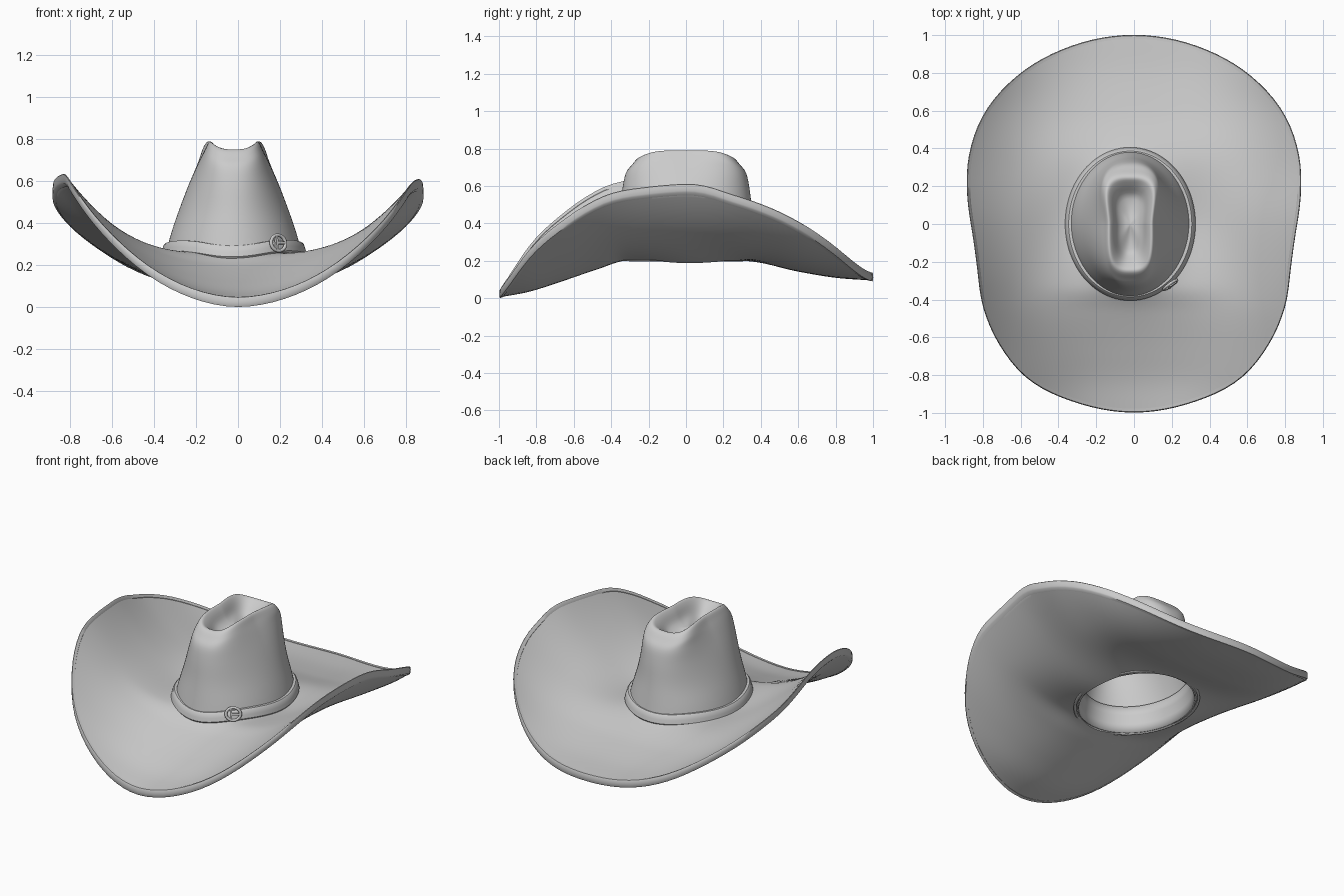
import bpy, math
from math import sin, cos, pi

if "Cube" in bpy.data.objects:
    bpy.data.objects.remove(bpy.data.objects["Cube"])

SEG = 112
CX = -0.02  # crown sits slightly off centre


def spline(table, x):
    """Smooth interpolation through rows (x, v1, v2, ...)."""
    n = len(table)
    x = min(max(x, table[0][0]), table[-1][0])
    i = 0
    while i < n - 2 and x > table[i + 1][0]:
        i += 1

    def slope(j, k):
        a, b = table[max(j - 1, 0)], table[min(j + 1, n - 1)]
        return (b[k] - a[k]) / (b[0] - a[0])

    p, q = table[i], table[i + 1]
    h = q[0] - p[0]
    t = (x - p[0]) / h
    out = []
    for k in range(1, len(p)):
        out.append((2*t**3 - 3*t*t + 1) * p[k] + (t**3 - 2*t*t + t) * h * slope(i, k)
                   + (3*t*t - 2*t**3) * q[k] + (t**3 - t*t) * h * slope(i + 1, k))
    return out


def ease(t):
    t = min(max(t, 0), 1)
    return t * t * (3 - 2 * t)


def smooth(obj, angle=40):
    for f in obj.data.polygons:
        f.use_smooth = True
    obj.data.set_sharp_from_angle(angle=math.radians(angle))


def loft(name, rings, closed=False, cap=False, angle=40):
    """Skin a list of point functions of the angle into one surface."""
    verts = [r(2 * pi * i / SEG) for r in rings for i in range(SEG)]
    n = len(rings)
    faces = []
    for j in range(n if closed else n - 1):
        a, b = j * SEG, ((j + 1) % n) * SEG
        for i in range(SEG):
            k = (i + 1) % SEG
            faces.append((a + i, a + k, b + k, b + i))
    if cap:
        faces.append(tuple(range((n - 1) * SEG, n * SEG)))
    me = bpy.data.meshes.new(name)
    me.from_pydata(verts, [], faces)
    obj = bpy.data.objects.new(name, me)
    bpy.context.collection.objects.link(obj)
    smooth(obj, angle)
    return obj


# Brim outline (right half, front to back) as radius over angle
half = [(0, -.997), (.29, -.95), (.56, -.82), (.717, -.63), (.795, -.45), (.83, -.23),
        (.855, -.05), (.883, .185), (.876, .345), (.795, .58), (.61, .79), (.35, .935), (0, 1)]
outline = [(math.atan2(y, x), math.hypot(x, y)) for x, y in half]
outline = [(-pi - outline[1][0], outline[1][1])] + outline + [(pi - outline[-2][0], outline[-2][1])]

# Height along the middle line and further out, then strength / power of the sideways curl, over y
middle = [(-1, 0), (-.84, .03), (-.68, .08), (-.46, .155), (-.33, .193), (0, .163),
          (.33, .193), (.6, .138), (.8, .105), (1, .09)]
outer = [(-1, 0), (-.7, .08), (-.4, .15), (0, .18), (.35, .17), (.7, .12), (1, .09)]
curl = [(-1, .44, 1.9), (-.5, .41, 2.3), (-.25, .395, 2.6), (0, .36, 2.8), (.3, .28, 2.9),
        (.55, .28, 3), (.8, .34, 3), (1, .4, 3)]


def brim_z(x, y):
    a, p = spline(curl, y)
    if x < 0:  # left side curls a little higher at the front
        a *= 1 + .13 * ease((.15 - y) / .5)
    w = ease((abs(x) - .2) / .45)
    z = spline(middle, y)[0] * (1 - w) + spline(outer, y)[0] * w
    return z + a * (abs(x) / .84) ** p


def brim_ring(t, up):
    def point(th):
        r = spline(outline, math.asin(max(-1, min(1, sin(th)))))[0]
        ix, iy = CX + .31 * cos(th), .37 * sin(th)
        x, y = ix + (r * cos(th) - ix) * t, iy + (r * sin(th) - iy) * t
        lift = .02 * math.exp(-max(t, 0) / .1) if up > .03 else 0
        return x, y, brim_z(x, y) + up + lift
    return point


# Brim
steps = [i / 24 * .995 for i in range(25)]
loft("brim", [brim_ring(t, .004) for t in steps] + [brim_ring(t, .042) for t in reversed(steps)],
     closed=True)

# Bound edge of the brim
edge = [(.97, .002), (.995, 0), (1.0, .006), (1.002, .022), (1.0, .040), (.995, .046), (.97, .045)]
loft("brim_binding", [brim_ring(t, u) for t, u in edge], closed=True)

# Crown: rows of (step, z, half width, half length, squareness, crease amount)
crown_rows = [(0, .20, .335, .395, 1, 0), (1, .33, .305, .375, 1, 0), (2, .46, .262, .355, 1, 0),
              (3, .59, .218, .34, .92, .2), (4, .69, .182, .322, .82, .6),
              (5, .75, .158, .29, .74, 1), (6, .79, .132, .25, .7, 1), (7, .768, .105, .21, .75, 1),
              (8, .715, .075, .15, .85, 1), (9, .69, .04, .08, 1, 1), (10, .685, .002, .004, 1, 1)]


def crown_ring(u, scale=1):
    z, rx, ry, e, k = spline(crown_rows, u)

    def point(th):
        c, s = cos(th), sin(th)
        # waist in the middle, wide flare at the back, small bulb at the front
        f = 1 - k * .13 * c * c + k * (.45 * max(s, 0) ** 1.5 + .12 * max(-s, 0) ** 1.5)
        x = rx * f * math.copysign(abs(c) ** e, c)
        drop = .038 * k * s ** 4 if u < 8 else .038 * k * s ** 4 * (10 - u) / 2
        return CX + x * scale, ry * s * scale, z - drop
    return point


crown = loft("crown", [crown_ring(i / 4) for i in range(41)], cap=True, angle=80)
mod = crown.modifiers.new("thickness", 'SOLIDIFY')
mod.thickness = .015
mod.offset = -1

# Sweatband inside the crown
sweat = loft("sweatband", [crown_ring(u, .935) for u in (0, .4, .8, 1.2)])
mod = sweat.modifiers.new("thickness", 'SOLIDIFY')
mod.thickness = .008
mod.offset = -1


# Hat band lying on the brim
def band_ring(out, up):
    def point(th):
        x, y = CX + (.312 + out) * cos(th), (.372 + out) * sin(th)
        base = brim_z(CX + .33 * cos(th), .39 * sin(th)) + .052
        return x, y, base + up + .008 * cos(th)
    return point


band = [(0, 0), (.028, 0), (.034, .008), (.029, .03), (.022, .052), (.014, .06), (-.015, .06)]
loft("hat_band", [band_ring(o, u) for o, u in band], closed=True)

# Buckle: frame, strap keeper and tongue, facing out of the band
TURN = .62
nx, ny = sin(TURN), -cos(TURN)
bx, by, bz = .192, -.322, .306
bpy.ops.mesh.primitive_torus_add(location=(bx, by, bz), rotation=(pi / 2 - .15, 0, TURN),
                                 major_radius=.038, minor_radius=.008,
                                 major_segments=32, minor_segments=10)
frame = bpy.context.object
frame.name = "buckle_frame"
frame.scale = (1.1, 1, 1)
smooth(frame)


def bar(name, side, size):
    bpy.ops.mesh.primitive_cube_add(size=1, rotation=(-.15, 0, TURN), location=(
        bx + side * cos(TURN) + nx * .004, by + side * sin(TURN) + ny * .004, bz))
    o = bpy.context.object
    o.name = name
    o.scale = size
    m = o.modifiers.new("round", 'BEVEL')
    m.width = .003
    m.segments = 2


bar("buckle_tongue", .014, (.05, .012, .012))
bar("strap_keeper", -.012, (.012, .014, .066))
